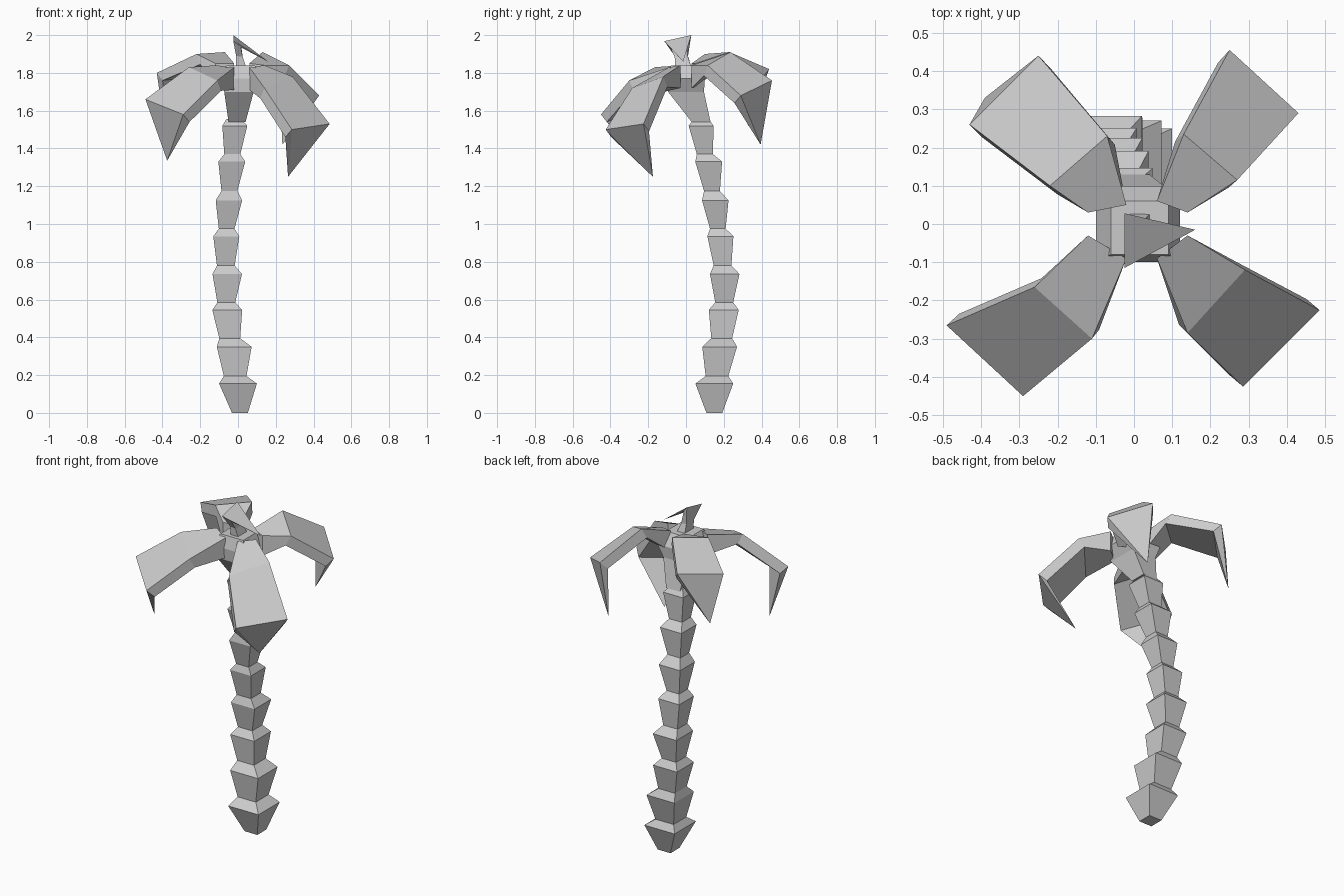
import bpy, bmesh
from mathutils import Vector


def loft(name, rings, tip=None):
    """Skin quad rings into a closed flat-shaded solid, optionally ending in a point."""
    bm = bmesh.new()
    rows = [[bm.verts.new(p) for p in ring] for ring in rings]
    for a, b in zip(rows, rows[1:]):
        for i in range(4):
            j = (i + 1) % 4
            bm.faces.new((a[i], a[j], b[j], b[i]))
    bm.faces.new(rows[0][::-1])
    if tip:
        t = bm.verts.new(tip)
        for i in range(4):
            bm.faces.new((rows[-1][i], rows[-1][(i + 1) % 4], t))
    else:
        bm.faces.new(rows[-1])
    bmesh.ops.recalc_face_normals(bm, faces=bm.faces)
    mesh = bpy.data.meshes.new(name)
    bm.to_mesh(mesh)
    bm.free()
    obj = bpy.data.objects.new(name, mesh)
    bpy.context.collection.objects.link(obj)
    return obj


def square(z, cx, cy, hx, hy):
    return [(cx - hx, cy - hy, z), (cx + hx, cy - hy, z),
            (cx + hx, cy + hy, z), (cx - hx, cy + hy, z)]


# Trunk: stacked flaring blocks; each row is rim z, centre x, centre y, half width, cap z
segments = [
    (0.155, 0.00, 0.150, 0.100, 0.195), (0.350, -0.02, 0.178, 0.092, 0.395),
    (0.545, -0.057, 0.200, 0.079, 0.585), (0.735, -0.057, 0.205, 0.078, 0.78),
    (0.935, -0.062, 0.182, 0.069, 0.975), (1.125, -0.048, 0.155, 0.070, 1.175),
    (1.330, -0.033, 0.120, 0.071, 1.37), (1.520, -0.017, 0.080, 0.066, 1.555)]
rings = [square(0, 0.01, 0.15, 0.042, 0.042)]
for i, (z, x, y, h, cap) in enumerate(segments):
    nx, ny = segments[min(i + 1, len(segments) - 1)][1:3]
    rings.append(square(z, x, y, h, h))
    rings.append(square(cap, (x + nx) / 2 - 0.005, (y + ny) / 2, h * 0.6, h * 0.6))
loft("trunk", rings)

# Crown hub joining the trunk and the leaves
loft("crown_hub", [square(1.54, -0.005, 0.08, 0.045, 0.05),
                   square(1.70, 0.005, 0.0, 0.078, 0.095),
                   square(1.77, 0.01, 0.0, 0.11, 0.10),
                   square(1.84, 0.015, -0.01, 0.075, 0.07)])

# Drooping leaves: root, middle and outer edge pairs, then the hanging tip
leaves = {
    "front_left": ([((-0.12, -0.03, 1.84), (-0.02, -0.09, 1.83)),
                    ((-0.26, -0.165, 1.83), (-0.11, -0.30, 1.76)),
                    ((-0.49, -0.265, 1.66), (-0.29, -0.45, 1.58))],
                   (-0.375, -0.25, 1.335)),
    "front_right": ([((0.06, -0.09, 1.83), (0.14, -0.03, 1.84)),
                     ((0.14, -0.285, 1.72), (0.29, -0.12, 1.78)),
                     ((0.285, -0.425, 1.50), (0.485, -0.225, 1.53))],
                    (0.265, -0.175, 1.25)),
    "back_right": ([((0.14, 0.03, 1.84), (0.06, 0.06, 1.85)),
                    ((0.27, 0.115, 1.84), (0.13, 0.235, 1.91)),
                    ((0.43, 0.29, 1.68), (0.25, 0.455, 1.76))],
                   (0.235, 0.395, 1.42)),
    "back_left": ([((-0.02, 0.05, 1.85), (-0.12, 0.03, 1.85)),
                   ((-0.07, 0.23, 1.91), (-0.22, 0.10, 1.90)),
                   ((-0.25, 0.44, 1.82), (-0.43, 0.26, 1.80))],
                  (-0.39, 0.33, 1.52)),
}
thickness = [(0.0, 0.12), (0.03, 0.055), (0.045, 0.04)]  # inward, downward
for side, (pairs, tip) in leaves.items():
    rings = []
    for (p, q), (inward, down) in zip(pairs, thickness):
        p, q = Vector(p), Vector(q)
        radial = ((p + q) / 2 * Vector((1, 1, 0))).normalized()
        off = -radial * inward - Vector((0, 0, down))
        rings.append([p, q, q + off, p + off])
    loft("leaf_" + side, rings, tip)

# Small upright leaf folding over the top
loft("top_leaf", [square(1.81, 0.02, -0.01, 0.03, 0.045),
                  [(-0.01, -0.06, 1.89), (0.025, -0.06, 1.885),
                   (0.025, 0.01, 1.885), (-0.01, 0.01, 1.89)],
                  [(-0.025, -0.115, 1.968), (0.015, -0.085, 1.935),
                   (0.015, 0.0, 1.955), (-0.025, 0.028, 2.0)]],
     (0.16, -0.015, 1.86))
